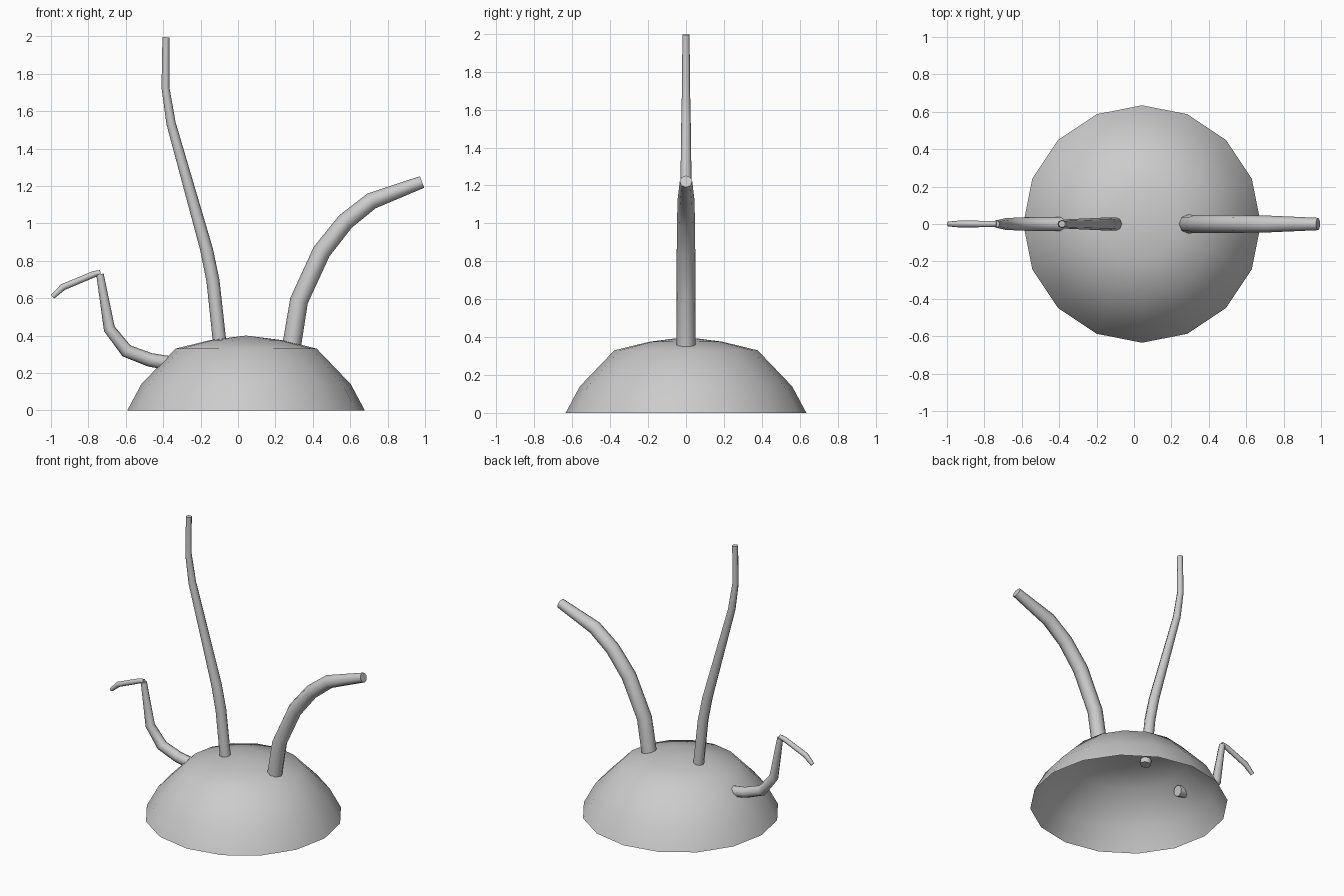
import bpy, bmesh
from math import sin, cos, tau, radians
from mathutils import Vector

if "Cube" in bpy.data.objects:
    bpy.data.objects.remove(bpy.data.objects["Cube"])


def finish(name, bm):
    bmesh.ops.recalc_face_normals(bm, faces=bm.faces)
    mesh = bpy.data.meshes.new(name)
    bm.to_mesh(mesh)
    bm.free()
    for p in mesh.polygons:
        p.use_smooth = True
    mesh.set_sharp_from_angle(angle=radians(55))
    obj = bpy.data.objects.new(name, mesh)
    bpy.context.collection.objects.link(obj)
    return obj


def bridge(bm, a, b):
    n = len(a)
    for i in range(n):
        bm.faces.new((a[i], a[(i + 1) % n], b[(i + 1) % n], b[i]))


def dome(name, cx, profile, top, sides=16):
    """Open-bottomed lathe closed by a fan at the top."""
    bm = bmesh.new()
    rings = [[bm.verts.new((cx + r * cos(tau * i / sides), r * sin(tau * i / sides), z))
              for i in range(sides)] for r, z in profile]
    for a, b in zip(rings, rings[1:]):
        bridge(bm, a, b)
    apex = bm.verts.new((cx, 0, top))
    last = rings[-1]
    for i in range(sides):
        bm.faces.new((last[i], last[(i + 1) % sides], apex))
    return finish(name, bm)


def tube(name, path, sides=8):
    """Capped tapering tube along (x, z, radius) points in the y = 0 plane."""
    bm = bmesh.new()
    pts = [Vector((x, 0, z)) for x, z, r in path]
    rings = []
    for k, p in enumerate(pts):
        dirs = []
        if k > 0:
            dirs.append((p - pts[k - 1]).normalized())
        if k < len(pts) - 1:
            dirs.append((pts[k + 1] - p).normalized())
        tangent = sum(dirs, Vector()).normalized()
        across = Vector((tangent.z, 0, -tangent.x))
        r = path[k][2]
        rings.append([bm.verts.new(p + across * r * cos(tau * i / sides)
                                   + Vector((0, r * sin(tau * i / sides), 0)))
                      for i in range(sides)])
    for a, b in zip(rings, rings[1:]):
        bridge(bm, a, b)
    bm.faces.new(rings[0])
    bm.faces.new(rings[-1])
    return finish(name, bm)


# Hollow mound
dome("mound", 0.043, [(0.635, 0), (0.56, 0.14), (0.378, 0.33), (0.19, 0.376)], 0.40)

# Tall stalk
tube("tall_stalk", [(-0.096, 0.345, 0.036), (-0.134, 0.694, 0.035), (-0.168, 0.86, 0.034),
                    (-0.358, 1.535, 0.025), (-0.388, 1.727, 0.021), (-0.385, 1.995, 0.019)])

# Thick curved stalk
tube("thick_stalk", [(0.287, 0.345, 0.05), (0.326, 0.586, 0.049), (0.447, 0.849, 0.049),
                     (0.575, 1.01, 0.047), (0.714, 1.12, 0.045), (0.984, 1.221, 0.033)])

# Low side stalk and its drooping tip
tube("side_stalk", [(-0.365, 0.252, 0.038), (-0.47, 0.27, 0.037), (-0.596, 0.318, 0.036),
                    (-0.688, 0.436, 0.031), (-0.738, 0.728, 0.02)])
tube("side_stalk_tip", [(-0.735, 0.735, 0.015), (-0.768, 0.729, 0.017),
                        (-0.936, 0.659, 0.018), (-0.992, 0.607, 0.013)])
